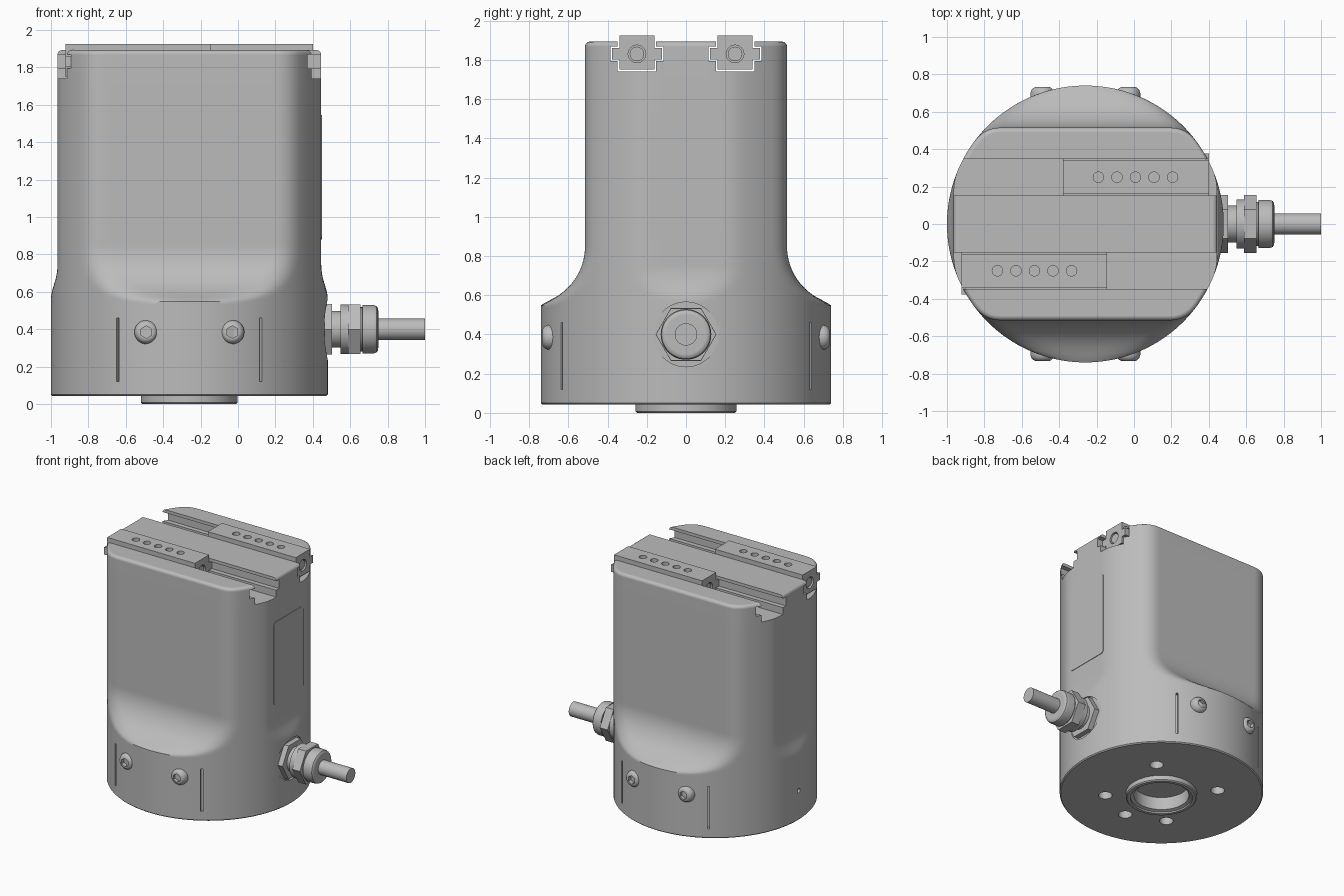
import bpy, bmesh
from math import sin, cos, pi, sqrt, radians
from mathutils import Vector

old = bpy.data.objects.get("Cube")
if old:
    bpy.data.objects.remove(old, do_unlink=True)

CX, R, TOP, BOTTOM = -0.26, 0.74, 1.893, 0.043

grey = bpy.data.materials.new("light_grey")
grey.use_nodes = True
grey.diffuse_color = (0.5, 0.5, 0.5, 1)
grey.node_tree.nodes["Principled BSDF"].inputs["Base Color"].default_value = (0.5, 0.5, 0.5, 1)


def make(name, rings):
    """Skin a stack of equal vertex rings and cap both ends."""
    bm = bmesh.new()
    rows = [[bm.verts.new(p) for p in ring] for ring in rings]
    n = len(rows[0])
    for a, b in zip(rows, rows[1:]):
        for i in range(n):
            j = (i + 1) % n
            bm.faces.new((a[i], a[j], b[j], b[i]))
    bm.faces.new(rows[0][::-1])
    bm.faces.new(rows[-1])
    bmesh.ops.recalc_face_normals(bm, faces=bm.faces)
    mesh = bpy.data.meshes.new(name)
    bm.to_mesh(mesh)
    bm.free()
    mesh.materials.append(grey)
    obj = bpy.data.objects.new(name, mesh)
    bpy.context.collection.objects.link(obj)
    return obj


def lathe(name, origin, axis, profile, segs=48):
    """Turn (radius, distance) pairs around an axis."""
    turn = Vector((0, 0, 1)).rotation_difference(Vector(axis)).to_matrix()
    rings = []
    for r, d in profile:
        angles = [2 * pi * i / segs + pi / 2 for i in range(segs)]
        rings.append([Vector(origin) + turn @ Vector((r * cos(a), r * sin(a), d)) for a in angles])
    return make(name, rings)


def extrude(name, points, start, end, angle=0.0, origin=(0, 0, 0)):
    """Extrude an upright (sideways, height) outline along a horizontal direction."""
    along = Vector((cos(angle), sin(angle), 0))
    side = Vector((-sin(angle), cos(angle), 0))
    return make(name, [[Vector(origin) + side * u + Vector((0, 0, v)) + along * d
                        for u, v in points] for d in (start, end)])


def cut(obj, cutter, keep=False):
    mod = obj.modifiers.new("cut", 'BOOLEAN')
    mod.object, mod.operation, mod.solver = cutter, 'DIFFERENCE', 'EXACT'
    bpy.context.view_layer.objects.active = obj
    bpy.ops.object.modifier_apply(modifier=mod.name)
    if not keep:
        bpy.data.objects.remove(cutter, do_unlink=True)


def drill(obj, origin, axis, radius, depth, segs=24):
    cut(obj, lathe("drill", origin, axis, [(radius, -0.05), (radius, depth)], segs))


def finish(obj, angle=32):
    bpy.ops.object.select_all(action='DESELECT')
    obj.select_set(True)
    bpy.context.view_layer.objects.active = obj
    bpy.ops.object.shade_smooth_by_angle(angle=radians(angle))
    mod = obj.modifiers.new("weighted_normals", 'WEIGHTED_NORMAL')
    mod.keep_sharp = True


def soft_limit(value, limit, k):
    a = abs(value)
    low = min(a, limit) - max(k - abs(a - limit), 0) ** 2 / (4 * k)
    return low if value >= 0 else -low


def tee(y, stem, flange, low, mid, shoulder, high):
    right = [(stem, low), (stem, mid), (flange, mid), (flange, shoulder), (stem, shoulder), (stem, high)]
    return [(y + u, v) for u, v in right] + [(y - u, v) for u, v in reversed(right)]


# Body: round base flowing up into flats on all four sides
def body_ring(z, inset=0.0):
    depth = 1.0
    if z > 0.55:
        depth = 0.815 - sqrt(0.09 - max(0, 0.85 - z) ** 2)
    width = 0.705 + max(0, 0.75 - z) ** 2 / 0.64
    ring = []
    for i in range(192):
        a = 2 * pi * (i + 0.5) / 192
        r = R - inset
        ring.append((CX + soft_limit(r * cos(a), width - inset, 0.02),
                     soft_limit(r * sin(a), depth - inset, 0.07), z))
    return ring


rings = [body_ring(BOTTOM, 0.008), body_ring(BOTTOM + 0.008), body_ring(0.3), body_ring(0.48)]
rings += [body_ring(0.51 + 0.0125 * i) for i in range(29)]
rings += [body_ring(z) for z in (1.1, 1.4, 1.7)]
rings += [body_ring(TOP - 0.025 * (1 - sin(t)), 0.025 * (1 - cos(t)))
          for t in [pi / 8 * i for i in range(5)]]
body = make("body", rings)

# Guide slots across the top
for y in (-0.25, 0.25):
    cut(body, extrude("slot", tee(y, 0.098, 0.135, 1.74, 1.795, 1.868, 2.0), -1.5, 1.0))

# Narrow vertical grooves around the base
for sx in (-1, 1):
    for sy in (-1, 1):
        direction = Vector((sx * 0.38, sy * 0.63))
        angle = Vector((1, 0)).angle_signed(direction) * -1
        slit = [(-0.008, 0.12), (0.008, 0.12), (0.008, 0.46), (-0.008, 0.46)]
        cut(body, extrude("groove", slit, 0.71, 0.8, angle, (CX, 0, 0)))

# Mounting holes underneath, vent hole and cable seat on the sides
for degrees in (45, 135, 225, 315, 270):
    a = radians(degrees)
    drill(body, (CX + 0.41 * cos(a), 0.41 * sin(a), BOTTOM), (0, 0, 1), 0.05, 0.1)
drill(body, (CX - R, 0, 0.28), (1, 0, 0), 0.018, 0.04)
drill(body, (0.48, 0, 0.4), (-1, 0, 0), 0.165, 0.018, 48)

# Locating ring with a central bore
ring = lathe("locating_ring", (CX, 0, 0), (0, 0, 1),
             [(0.25, 0), (0.258, 0.008), (0.258, 0.06)], 64)
bore = lathe("bore", (CX, 0, 0), (0, 0, 1), [(0.225, -0.05), (0.225, 0.012), (0.2, 0.02), (0.2, 0.12)], 64)
cut(ring, bore, keep=True)
cut(body, bore)
finish(ring)
finish(body)

# Sliding rails with a row of holes and an end screw hole
for name, y, x0, x1 in (("front_rail", -0.25, -0.922, -0.144), ("back_rail", 0.25, -0.38, 0.4)):
    rail = extrude(name, tee(y, 0.09, 0.127, 1.75, 1.802, 1.861, 1.925), x0, x1)
    first = -0.73 if y < 0 else -0.19
    for i in range(5):
        drill(rail, (first + 0.099 * i, y, 1.925), (0, 0, -1), 0.028, 0.04)
    for x, way in ((x0, 1), (x1, -1)):
        drill(rail, (x, y, 1.83), (way, 0, 0), 0.045, 0.025)
        screw = lathe(name + "_end_screw", (x, y, 1.83), (-way, 0, 0), [(0.037, -0.04), (0.037, -0.008)], 24)
        finish(screw)
    finish(rail)

# Name plate on the cable side
corners = []
for u, v, start in ((1, 1, 0), (-1, 1, 90), (-1, -1, 180), (1, -1, 270)):
    for step in range(6):
        a = radians(start + 18 * step)
        corners.append((u * 0.16 + 0.025 * cos(a), 1.213 + v * 0.307 + 0.025 * sin(a)))
finish(extrude("side_plate", corners, 0.43, 0.449))

# Button head screws with hex sockets, front and back
for sy, place in ((-1, "front"), (1, "back")):
    for dx in (-0.23, 0.23):
        head = lathe(place + "_screw", (CX + dx, sy * 0.66, 0.385), (0, sy, 0),
                     [(0.064, 0), (0.064, 0.038), (0.059, 0.055), (0.049, 0.067), (0.036, 0.073)], 32)
        cut(head, lathe("socket", (CX + dx, sy * 0.66, 0.385), (0, sy, 0), [(0.033, 0.04), (0.033, 0.1)], 6))
        finish(head)

# Cable gland and cable
gland = (
    ("gland_base_nut", [(0.155, 0.44), (0.155, 0.503)], 6),
    ("gland_neck", [(0.098, 0.49), (0.098, 0.56)], 48),
    ("gland_collar", [(0.132, 0.548), (0.132, 0.592)], 48),
    ("gland_hex", [(0.154, 0.588), (0.154, 0.656)], 6),
    ("gland_cap", [(0.118, 0.65), (0.118, 0.664), (0.129, 0.666), (0.129, 0.725), (0.124, 0.74),
                   (0.114, 0.748), (0.1, 0.75)], 48),
    ("cable", [(0.057, 0.73), (0.057, 1.0)], 32),
)
for name, profile, segs in gland:
    finish(lathe(name, (0, 0, 0.4), (1, 0, 0), profile, segs))
